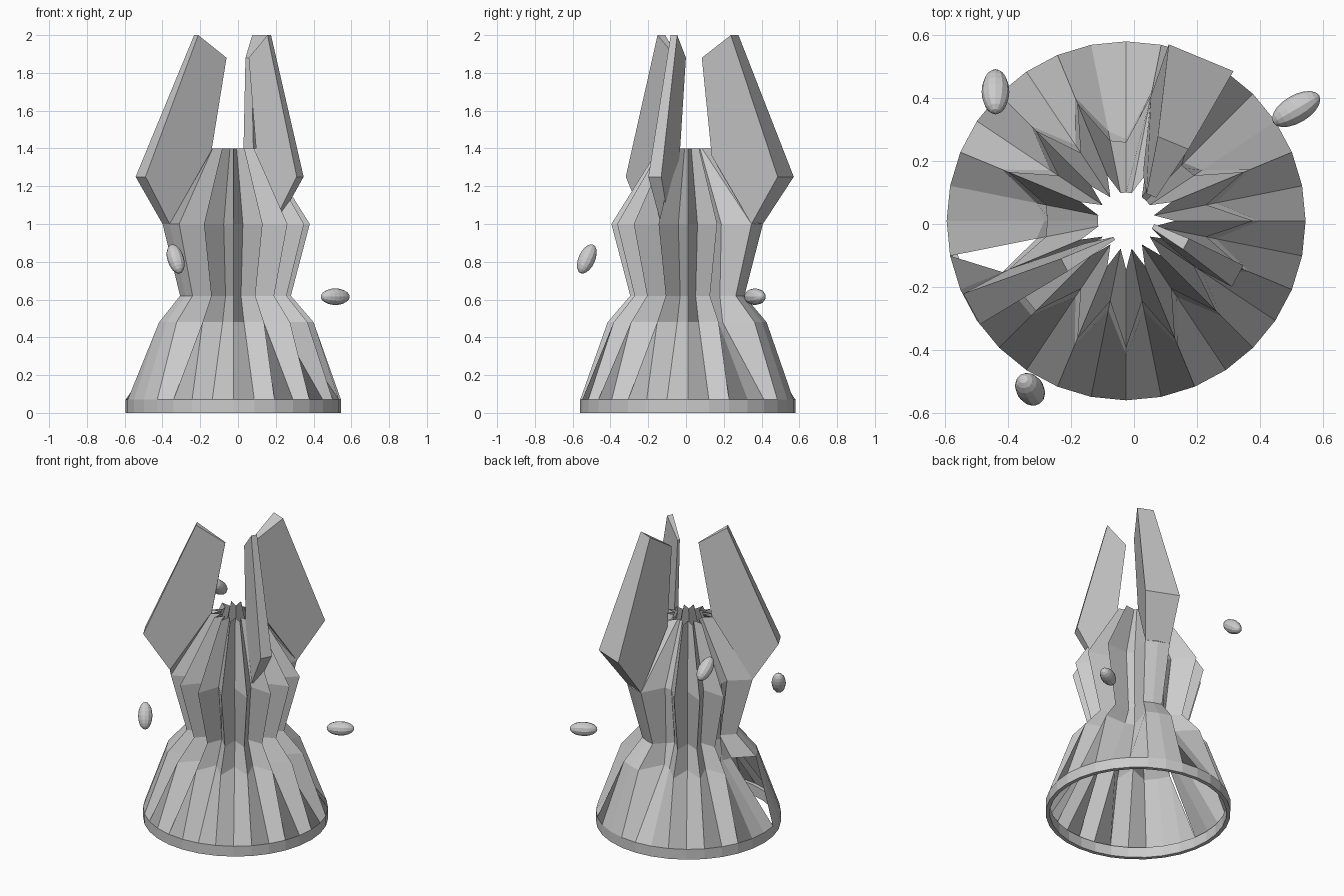
import bpy, bmesh, math
from mathutils import Vector

if "Cube" in bpy.data.objects:
    bpy.data.objects.remove(bpy.data.objects["Cube"])

CX, CY, N = -0.025, 0.01, 32
STEP = 2 * math.pi / N


def pt(i, r, z, dx=0, dy=0):
    a = i * STEP
    return (CX + dx + r * math.cos(a), CY + dy + r * math.sin(a), z)


def finish(name, bm):
    bmesh.ops.recalc_face_normals(bm, faces=bm.faces)
    me = bpy.data.meshes.new(name)
    bm.to_mesh(me)
    bm.free()
    ob = bpy.data.objects.new(name, me)
    bpy.context.collection.objects.link(ob)
    return ob


# Base hoop: square-section ring
bm = bmesh.new()
section = [(0.57, 0), (0.57, 0.07), (0.545, 0.07), (0.545, 0)]
loops = [[bm.verts.new(pt(i, r, z)) for r, z in section] for i in range(N)]
for i in range(N):
    a, b = loops[i], loops[(i + 1) % N]
    for k in range(4):
        m = (k + 1) % 4
        bm.faces.new((a[k], b[k], b[m], a[m]))
finish("base_hoop", bm)

# Pleated body: ridges on even spokes, valleys on odd spokes
heights = [0.07, 0.48, 0.62, 1.0, 1.4]
ridge = [0.57, 0.425, 0.305, 0.405, 0.155]
valley = [0.57, 0.29, 0.21, 0.26, 0.09]
recess = [0.57, 0.26, 0.24, 0.25, 0.09]
raised = [0.57, 0.425, 0.305, 0.405, 0.09]   # valleys pushed out beneath fins
special = {4: recess, 8: recess, 16: recess, 5: raised, 7: raised, 19: raised}
bm = bmesh.new()
cols = []
for i in range(N):
    prof = special.get(i, valley if i % 2 else ridge)
    cols.append([bm.verts.new(pt(i, r, z)) for r, z in zip(prof, heights)])
for i in range(N):
    a, b = cols[i], cols[(i + 1) % N]
    for k in range(4):
        if i == 17 and k == 0:      # torn opening in the skirt
            bm.faces.new((a[0], b[0], b[1]))
        else:
            bm.faces.new((a[k], b[k], b[k + 1], a[k + 1]))
finish("pleated_body", bm)


# Fins: wedge-shaped extrusions of body pleats, leaning by (dx, dy) at the top
def fin(name, i0, i1, dx, dy, prof):
    bm = bmesh.new()
    sides = []
    for i in (i0, i1):
        side = []
        for r, z in prof:
            f = 1 if z > 1.5 else 0.5 if z > 1.1 else 0
            side.append(bm.verts.new(pt(i, r, z, dx * f, dy * f)))
        sides.append(side)
    a, b = sides
    n = len(prof)
    bm.faces.new(a)
    bm.faces.new(b[::-1])
    for k in range(n):
        m = (k + 1) % n
        bm.faces.new((a[k], b[k], b[m], a[m]))
    finish(name, bm)


fin("back_fin", 5, 7, 0.048, 0.003,
    [(0.085, 1.88), (0.27, 2.0), (0.57, 1.25), (0.405, 1.0), (0.15, 1.36)])
fin("left_fin", 18, 19, 0.01, -0.03,
    [(0.055, 1.88), (0.235, 2.0), (0.565, 1.25), (0.405, 1.0), (0.15, 1.36)])
fin("right_fin", 29, 30, 0.015, 0.02,
    [(0.08, 1.88), (0.2, 2.0), (0.395, 1.25), (0.27, 1.03), (0.14, 1.36)])

# Floating pods: stretched low-poly spheres
pods = [((-0.44, 0.42, 1.30), (0, -0.75, 0.6)),
        ((0.515, 0.365, 0.615), (0.85, 0.5, 0)),
        ((-0.33, -0.525, 0.815), (-0.25, 0.38, 0.85))]
for n, (loc, axis) in enumerate(pods):
    bm = bmesh.new()
    bmesh.ops.create_uvsphere(bm, u_segments=12, v_segments=10, radius=1)
    bmesh.ops.scale(bm, vec=(0.044, 0.044, 0.085), verts=bm.verts)
    ob = finish(f"floating_pod_{n + 1}", bm)
    ob.rotation_mode = 'QUATERNION'
    ob.rotation_quaternion = Vector(axis).to_track_quat('Z', 'Y')
    ob.location = loc
